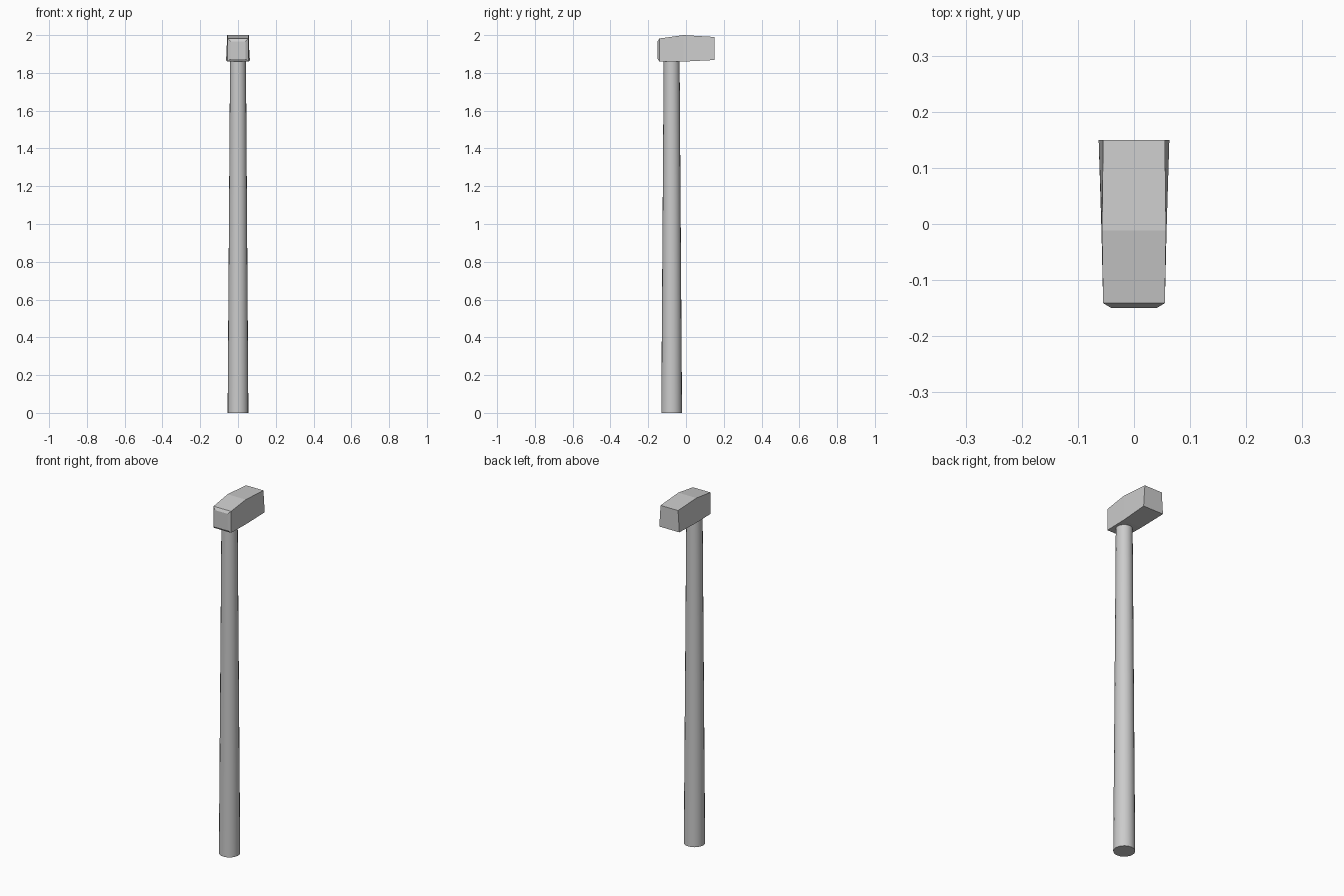
import bpy, bmesh

if "Cube" in bpy.data.objects:
    bpy.data.objects.remove(bpy.data.objects["Cube"])

# Hammer head: rectangular sections lofted along y
# (y, top half width, bottom half width, bottom z, top z)
sections = [
    (-0.150, 0.040, 0.040, 1.873, 1.967),   # small chamfered striking face
    (-0.141, 0.055, 0.055, 1.860, 1.982),
    (-0.012, 0.057, 0.058, 1.860, 2.000),
    (0.150, 0.055, 0.063, 1.868, 1.990),
]
bm = bmesh.new()
rings = []
for y, wt, wb, z0, z1 in sections:
    rings.append([bm.verts.new(p) for p in
                  ((-wb, y, z0), (wb, y, z0), (wt, y, z1), (-wt, y, z1))])
for a, b in zip(rings, rings[1:]):
    for i in range(4):
        j = (i + 1) % 4
        bm.faces.new((a[i], a[j], b[j], b[i]))
bm.faces.new(rings[0])
bm.faces.new(rings[-1])
bmesh.ops.recalc_face_normals(bm, faces=bm.faces)
mesh = bpy.data.meshes.new("hammer_head")
bm.to_mesh(mesh)
bm.free()
head = bpy.data.objects.new("hammer_head", mesh)
bpy.context.collection.objects.link(head)

# Handle: long round shaft, slightly thicker at the base
length = 1.88
bpy.ops.mesh.primitive_cone_add(vertices=20, radius1=0.055, radius2=0.042,
                                depth=length, location=(0, -0.076, length / 2))
handle = bpy.context.object
handle.name = "handle"
bpy.ops.object.shade_smooth_by_angle()
